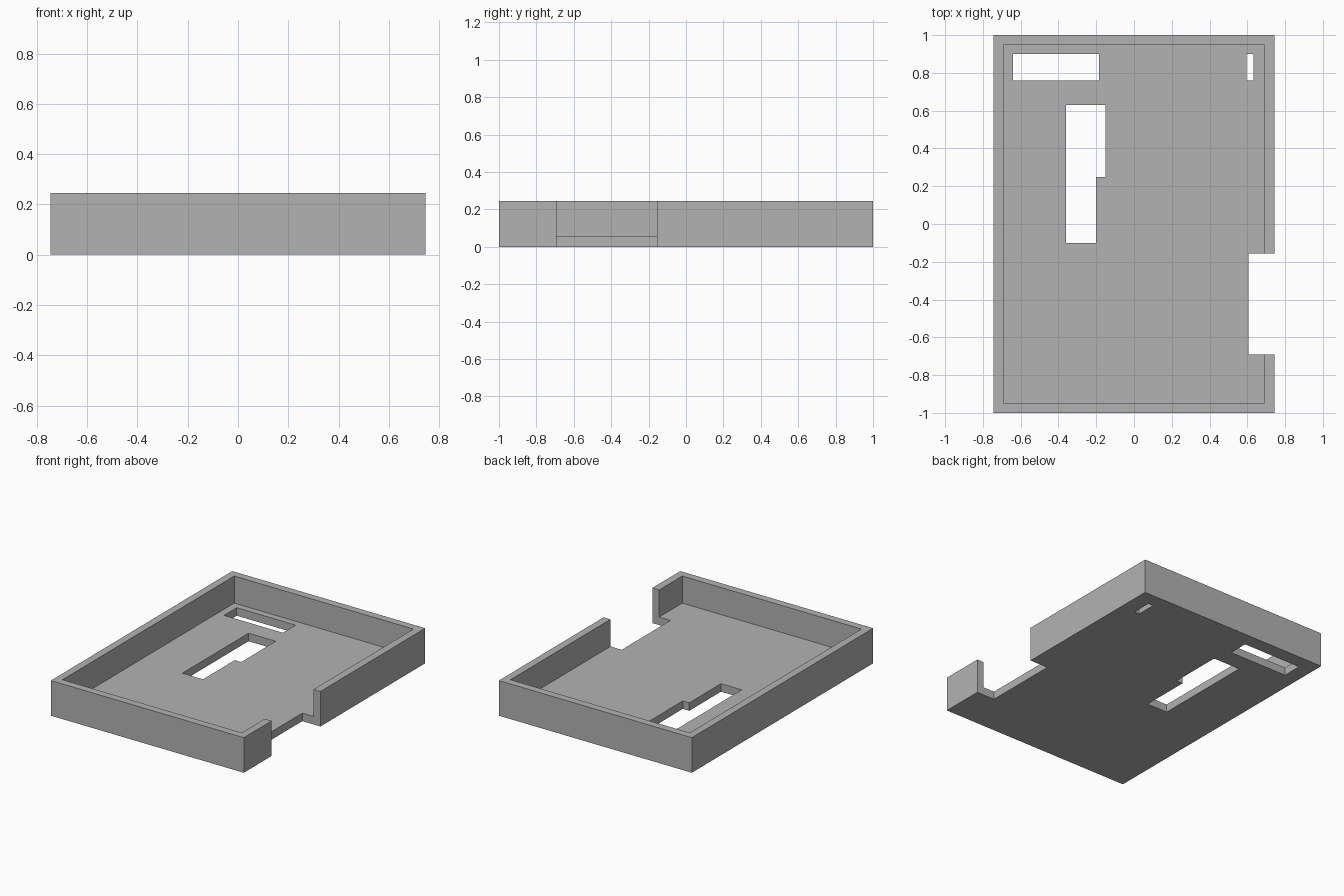
import bpy

cube = bpy.data.objects.get("Cube")
if cube:
    bpy.data.objects.remove(cube, do_unlink=True)

HX, HY, HEIGHT = 0.745, 1.0, 0.245
WALL, FLOOR = 0.053, 0.056

grey = bpy.data.materials.new("plain grey")
grey.use_nodes = True
colour = (0.45, 0.45, 0.45, 1)
grey.diffuse_color = colour
grey.node_tree.nodes["Principled BSDF"].inputs["Base Color"].default_value = colour


def prism(name, outline, z0, z1):
    """Extrude a counter-clockwise outline from z0 to z1."""
    n = len(outline)
    verts = [(x, y, z) for z in (z0, z1) for x, y in outline]
    faces = [tuple(reversed(range(n))), tuple(range(n, 2 * n))]
    faces += [(i, (i + 1) % n, (i + 1) % n + n, i + n) for i in range(n)]
    mesh = bpy.data.meshes.new(name)
    mesh.from_pydata(verts, [], faces)
    mesh.materials.append(grey)
    obj = bpy.data.objects.new(name, mesh)
    bpy.context.collection.objects.link(obj)
    return obj


def rect(x0, x1, y0, y1):
    return [(x0, y0), (x1, y0), (x1, y1), (x0, y1)]


# Solid block for the open tray
tray = prism("tray", rect(-HX, HX, -HY, HY), 0, HEIGHT)

# Interior, side notch and floor openings
slot = [(-0.36, -0.1), (-0.2, -0.1), (-0.2, 0.25),
        (-0.15, 0.25), (-0.15, 0.63), (-0.36, 0.63)]
cutters = [
    prism("interior_cutter", rect(WALL - HX, HX - WALL, WALL - HY, HY - WALL), FLOOR, 0.5),
    prism("side_notch_cutter", rect(0.605, 0.9, -0.692, -0.155), -0.2, 0.6),
    prism("stepped_slot_cutter", slot, -0.2, 0.4),
    prism("wide_slot_cutter", rect(-0.64, -0.185, 0.76, 0.9), -0.2, 0.4),
    prism("small_slot_cutter", rect(0.595, 0.633, 0.76, 0.9), -0.2, 0.4),
]
for cutter in cutters:
    cutter.hide_render = True
    mod = tray.modifiers.new(cutter.name, "BOOLEAN")
    mod.operation = "DIFFERENCE"
    mod.solver = "EXACT"
    mod.object = cutter

# Bake the cuts and discard the cutters
depsgraph = bpy.context.evaluated_depsgraph_get()
baked = bpy.data.meshes.new_from_object(tray.evaluated_get(depsgraph))
tray.modifiers.clear()
tray.data = baked
baked.name = "tray"
for cutter in cutters:
    bpy.data.objects.remove(cutter, do_unlink=True)
